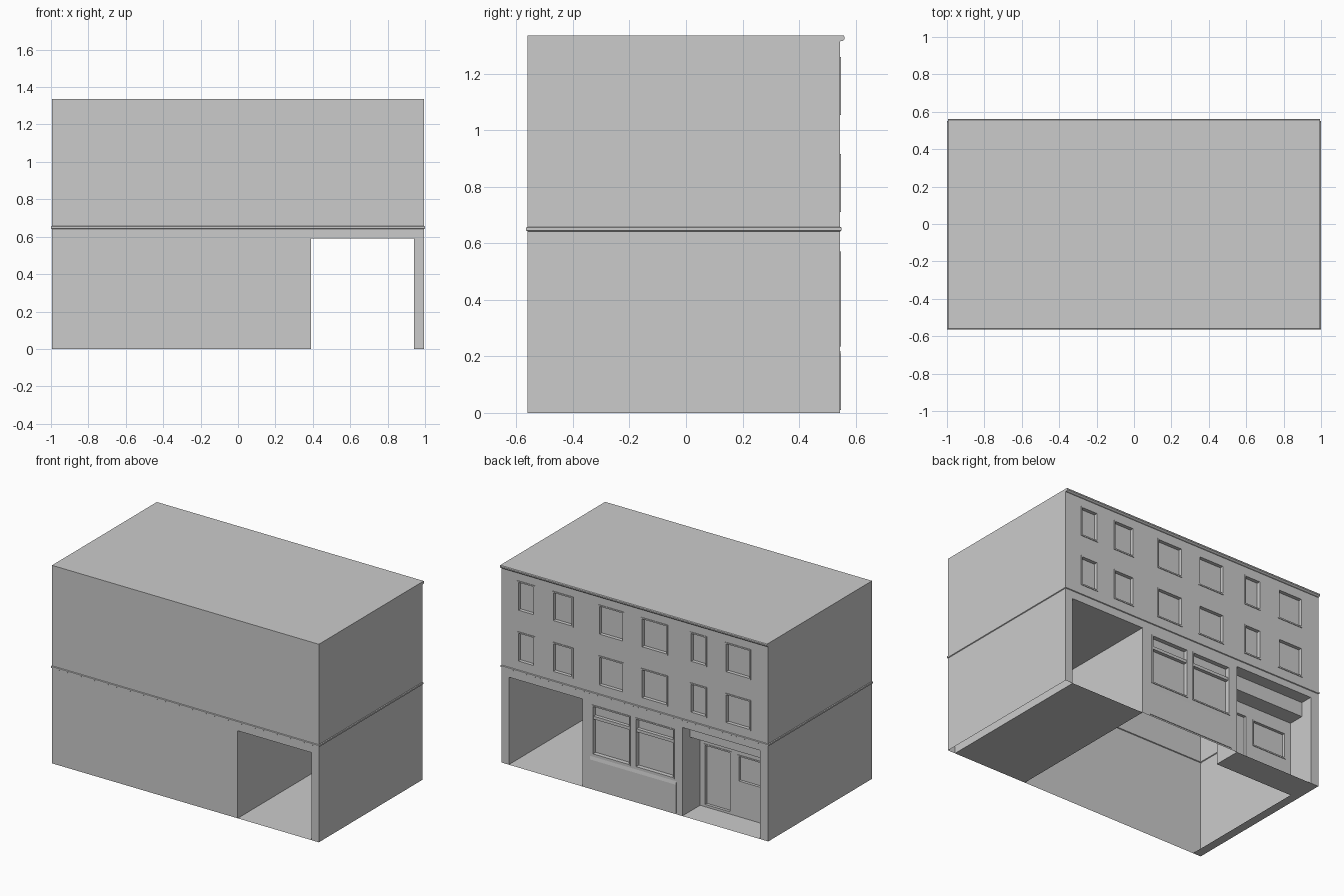
import bpy, bmesh

if "Cube" in bpy.data.objects:
    bpy.data.objects.remove(bpy.data.objects["Cube"])

XW, YF, YB, H = 0.995, -0.56, 0.545, 1.335


def make(name, verts, faces):
    me = bpy.data.meshes.new(name)
    me.from_pydata(verts, [], faces)
    bm = bmesh.new()
    bm.from_mesh(me)
    bmesh.ops.recalc_face_normals(bm, faces=bm.faces)
    bm.to_mesh(me)
    bm.free()
    ob = bpy.data.objects.new(name, me)
    bpy.context.collection.objects.link(ob)
    return ob


def boxes(name, items):
    """One mesh made of axis-aligned boxes (x0, x1, y0, y1, z0, z1)."""
    v, f = [], []
    for x0, x1, y0, y1, z0, z1 in items:
        b = len(v)
        v += [(x, y, z) for z in (z0, z1) for x, y in ((x0, y0), (x1, y0), (x1, y1), (x0, y1))]
        f += [tuple(b + i for i in q) for q in
              ((3, 2, 1, 0), (4, 5, 6, 7), (0, 1, 5, 4), (1, 2, 6, 5), (2, 3, 7, 6), (3, 0, 4, 7))]
    return make(name, v, f)


def frame(name, x0, x1, z0, z1, y0, y1, w):
    """Rectangular picture-frame around an opening, w wide."""
    v, f = [], []
    for y in (y0, y1):
        for o in (w, 0):
            v += [(x0 - o, y, z0 - o), (x1 + o, y, z0 - o), (x1 + o, y, z1 + o), (x0 - o, y, z1 + o)]
    for i in range(4):
        j = (i + 1) % 4
        f += [(8 + i, 8 + j, 12 + j, 12 + i), (i, j, 8 + j, 8 + i), (4 + i, 4 + j, 12 + j, 12 + i),
              (i, j, 4 + j, 4 + i)]
    return make(name, v, f)


def extrude_x(name, profile, x0, x1):
    """Profile of (y, z) points swept along x."""
    n = len(profile)
    v = [(x, y, z) for x in (x0, x1) for y, z in profile]
    f = [tuple(range(n)), tuple(range(n, 2 * n))]
    f += [(i, (i + 1) % n, n + (i + 1) % n, n + i) for i in range(n)]
    return make(name, v, f)


def cut(target, cutter):
    m = target.modifiers.new("cut", 'BOOLEAN')
    m.object, m.operation, m.solver = cutter, 'DIFFERENCE', 'EXACT'
    bpy.context.view_layer.objects.active = target
    bpy.ops.object.modifier_apply(modifier=m.name)
    bpy.data.objects.remove(cutter)


# Wall shell with the string course modelled into it
rings = [(0, 0), (0.642, 0), (0.645, 0.005), (0.655, 0.005), (0.658, 0), (H, 0)]
v, f = [], []
for z, o in rings:
    v += [(-XW - o, YF - o, z), (XW + o, YF - o, z), (XW + o, YB + o, z), (-XW - o, YB + o, z)]
for k in range(len(rings) - 1):
    for i in range(4):
        j = (i + 1) % 4
        f.append((4 * k + i, 4 * k + j, 4 * k + 4 + j, 4 * k + 4 + i))
n = len(v)
f += [(3, 2, 1, 0), (n - 4, n - 3, n - 2, n - 1)]
building = make("building_shell", v, f)

# Passage and entrance recess
P0, P1, R0, R1, RY = 0.39, 0.94, -0.935, -0.354, 0.355
cut(building, boxes("passage_cutter", [(P0, P1, -1, 1, -1, 0.59)]))
cut(building, boxes("recess_cutter", [(R0, R1, RY, 1, -1, 0.597)]))

# Openings: x0, x1, z0, z1, wall y, depth
columns = [(0.742, 0.876), (0.458, 0.615), (0.078, 0.272),
           (-0.249, -0.048), (-0.54, -0.413), (-0.868, -0.674)]
shop = [(0.034, 0.317), (-0.294, -0.004)]
openings = [(a + 0.01, b - 0.01, z + 0.01, z + 0.197, YB, 0.02, "window")
            for z in (0.71, 1.053) for a, b in columns]
openings += [(a + 0.008, b - 0.008, 0.243, 0.562, YB, 0.025, "shop_window") for a, b in shop]
openings += [(-0.58, -0.393, 0.018, 0.415, RY, 0.015, "door"),
             (-0.885, -0.645, 0.243, 0.408, RY, 0.015, "recess_window")]
cut(building, boxes("opening_cutter",
                    [(a, b, y - d, y + 0.02, z0, z1) for a, b, z0, z1, y, d, _ in openings]))
for a, b, z0, z1, y, d, kind in openings:
    frame(kind + "_frame", a, b, z0, z1, y, y + 0.004, 0.009)

# Open underside of the hollow shell
bm = bmesh.new()
bm.from_mesh(building.data)
bmesh.ops.delete(bm, geom=[q for q in bm.faces if all(abs(p.co.z) < 1e-4 for p in q.verts)],
                 context='FACES')
bm.to_mesh(building.data)
bm.free()

# Floors of passage, recess and side strip
for name, x0, x1, y0, y1 in (("passage_floor", P0, P1, YF, YB), ("recess_floor", R0, R1, RY, YB),
                             ("side_strip_floor", -XW, R0, YF, YB)):
    make(name, [(x0, y0, 0), (x1, y0, 0), (x1, y1, 0), (x0, y1, 0)], [(0, 1, 2, 3)])

# Beam over the entrance
boxes("entrance_beam", [(R0, R1, RY, 0.462, 0.5, 0.597)])

# Shop window transoms and apron with sloping sill
boxes("shop_transoms", [(a, b, YB - 0.025, YB - 0.002, 0.475, 0.495) for a, b in shop])
extrude_x("shop_apron", [(YB, 0.01), (YB + 0.004, 0.01), (YB + 0.004, 0.2), (YB, 0.222)], -0.31, 0.333)

# Cornice
extrude_x("cornice", [(YB, 1.314), (YB + 0.01, 1.316), (YB + 0.016, 1.322), (YB + 0.016, 1.33),
                      (YB + 0.012, H), (YB, H)], -XW, XW)
